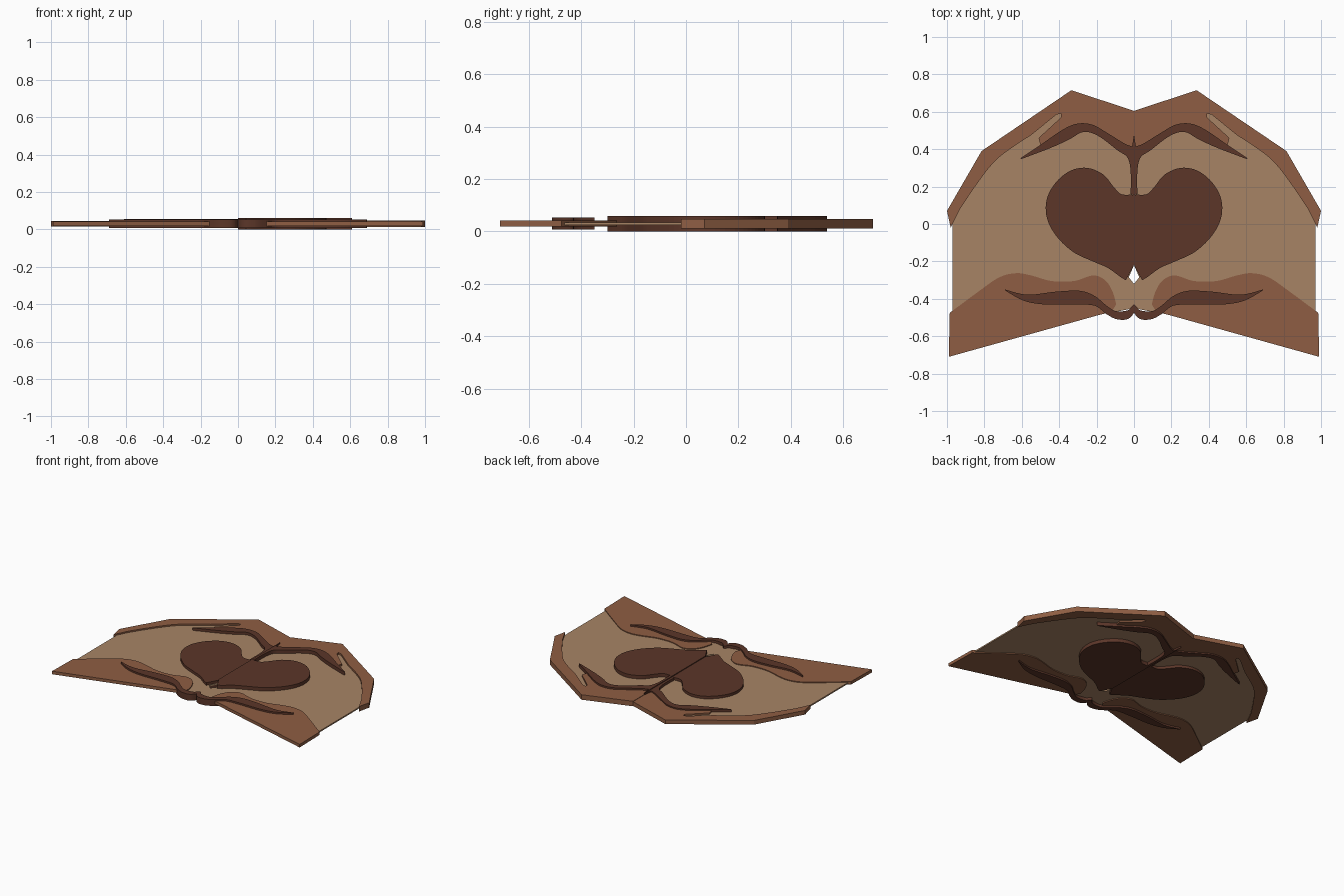
import bpy
import bmesh

cube = bpy.data.objects.get("Cube")
if cube:
    bpy.data.objects.remove(cube, do_unlink=True)

MID = 0.03  # every layer is centred on this height


def material(name, srgb):
    rgba = [(c / 255) ** 2.2 for c in srgb] + [1.0]
    mat = bpy.data.materials.new(name)
    mat.use_nodes = True
    mat.diffuse_color = rgba
    mat.node_tree.nodes["Principled BSDF"].inputs["Base Color"].default_value = rgba
    return mat


tan = material("tan", (166, 131, 101))
brown = material("brown", (141, 94, 69))
dark = material("dark_brown", (92, 57, 45))


def smooth(points, steps=5):
    """Open smooth curve through the points."""
    ends = [points[0]] + points + [points[-1]]
    out = []
    for a, b, c, d in zip(ends, ends[1:], ends[2:], ends[3:]):
        for i in range(steps):
            t = i / steps
            out.append(tuple(
                0.5 * (2 * q + (r - p) * t + (2 * p - 5 * q + 4 * r - s) * t ** 2
                       + (3 * q - p - 3 * r + s) * t ** 3)
                for p, q, r, s in zip(a, b, c, d)))
    return out + [points[-1]]


def slab(name, outline, side, half, mat):
    """Extrude a half outline, mirrored for the right side."""
    bm = bmesh.new()
    verts = [bm.verts.new((side * x, y, MID - half)) for x, y in outline]
    face = bm.faces.new(verts)
    top = bmesh.ops.extrude_face_region(bm, geom=[face])["geom"]
    moved = [v for v in top if isinstance(v, bmesh.types.BMVert)]
    bmesh.ops.translate(bm, verts=moved, vec=(0, 0, 2 * half))
    caps = [f for f in bm.faces if len(f.verts) > 4]
    bmesh.ops.triangulate(bm, faces=caps)
    bmesh.ops.recalc_face_normals(bm, faces=bm.faces)
    mesh = bpy.data.meshes.new(name)
    bm.to_mesh(mesh)
    bm.free()
    mesh.materials.append(mat)
    bpy.context.collection.objects.link(bpy.data.objects.new(name, mesh))


# Thin backing sheet, with half of the small diamond opening on its centre edge
sheet = [(0, 0.59), (0.33, 0.7), (0.8, 0.38), (0.97, 0.07), (0.97, -0.69),
         (0.2, -0.48), (0.1, -0.47), (0, -0.45), (0, -0.32), (0.028, -0.285), (0, -0.22)]

# Upper border, with a narrow slanted groove in its inner edge
border = ([(0, 0.605), (0.335, 0.715), (0.815, 0.39), (1, 0.07), (0.98, -0.02)]
          + smooth([(0.93, 0.08), (0.85, 0.2), (0.75, 0.33), (0.65, 0.41), (0.55, 0.475)], 3)
          + [(0.415, 0.585), (0.39, 0.59), (0.39, 0.57), (0.51, 0.46), (0.5, 0.42),
             (0.35, 0.48), (0.25, 0.51), (0.1, 0.43), (0, 0.41)])

# Lower cheek panel with a wavy top
cheek = ([(0.12, -0.47), (0.2, -0.49), (0.99, -0.71)]
         + smooth([(0.985, -0.475), (0.83, -0.36), (0.72, -0.285), (0.63, -0.263),
                   (0.55, -0.275), (0.44, -0.305), (0.32, -0.305), (0.22, -0.275),
                   (0.155, -0.3), (0.115, -0.36), (0.095, -0.43)]))

# Rounded half of the heart-shaped pad
pad = [(0, -0.22), (0, 0.155)] + smooth(
    [(0.015, 0.157), (0.07, 0.16), (0.11, 0.2), (0.165, 0.265), (0.25, 0.3), (0.34, 0.285),
     (0.42, 0.22), (0.467, 0.13), (0.465, 0.03), (0.415, -0.065), (0.325, -0.15),
     (0.22, -0.2), (0.14, -0.235), (0.07, -0.285), (0.043, -0.3)])

# Curling line above the pad, with the central stalk
ridge = [(0, 0.155), (0, 0.48)] + smooth(
    [(0.01, 0.415), (0.05, 0.43), (0.14, 0.485), (0.22, 0.53), (0.3, 0.537), (0.38, 0.505),
     (0.49, 0.43), (0.61, 0.35)]) + smooth(
    [(0.6, 0.348), (0.45, 0.405), (0.35, 0.45), (0.27, 0.492), (0.19, 0.47), (0.09, 0.395),
     (0.035, 0.355), (0.018, 0.28), (0.018, 0.16)])

# Curling line along the lower panel, meeting in a small double bump
lip = smooth([(0, -0.43), (0.012, -0.44), (0.035, -0.462), (0.1, -0.465), (0.155, -0.43),
              (0.21, -0.385), (0.29, -0.357), (0.42, -0.362), (0.57, -0.378),
              (0.69, -0.35)]) + smooth(
    [(0.685, -0.358), (0.59, -0.41), (0.48, -0.43), (0.32, -0.43), (0.21, -0.437),
     (0.15, -0.48), (0.1, -0.507), (0.05, -0.512), (0.02, -0.5), (0, -0.475)])

# The left half is slightly thicker than the right
for word, side, raised, rim in (("left", 1, 0.03, 0.018), ("right", -1, 0.024, 0.015)):
    slab(word + "_backing_sheet", sheet, side, 0.005, tan)
    slab(word + "_upper_border", border, side, rim, brown)
    slab(word + "_cheek_panel", cheek, side, 0.011, brown)
    slab(word + "_heart_pad", pad, side, raised, dark)
    slab(word + "_upper_ridge", ridge, side, raised, dark)
    slab(word + "_lower_lip", lip, side, 0.023, dark)
